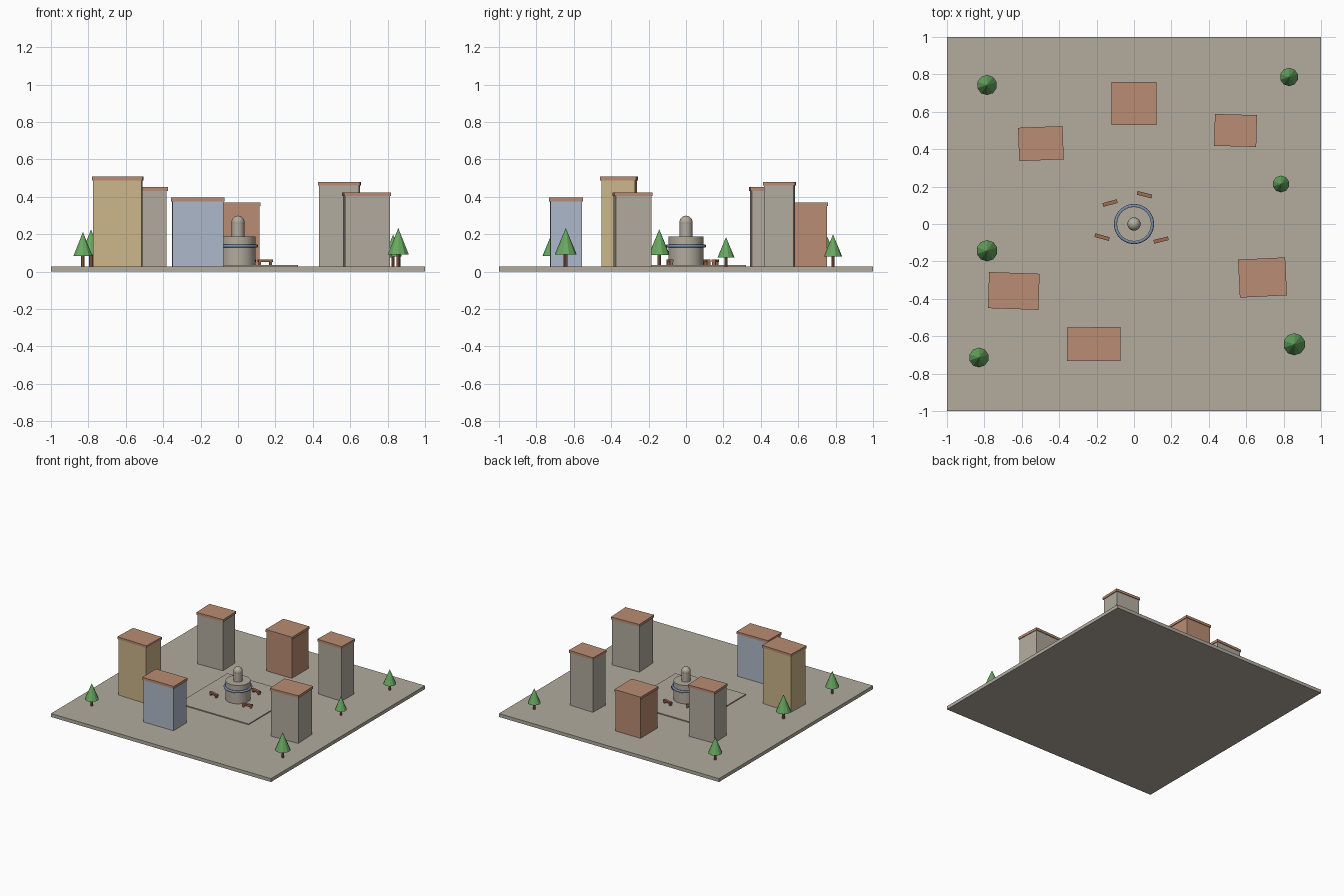
import bpy
import math
from mathutils import Matrix, Vector

cube = bpy.data.objects.get("Cube")
if cube:
    bpy.data.objects.remove(cube, do_unlink=True)


def material(name, rgb):
    """Flat material from an 8-bit display colour."""
    col = [(c / 255 / 12.92) if c < 11 else ((c / 255 + 0.055) / 1.055) ** 2.4 for c in rgb]
    m = bpy.data.materials.new(name)
    m.use_nodes = True
    m.diffuse_color = (*col, 1)
    m.node_tree.nodes["Principled BSDF"].inputs["Base Color"].default_value = (*col, 1)
    return m


STONE = material("warm grey stone", (178, 171, 158))
CLAY = material("terracotta", (186, 140, 115))
SAND = material("sand plaster", (204, 181, 138))
BLUE = material("pale blue plaster", (174, 185, 202))
WATER = material("slate blue", (120, 142, 172))
LEAF = material("leaf green", (104, 168, 96))
WOOD = material("brown wood", (160, 108, 82))


def finish(name, mat, smooth=False):
    ob = bpy.context.object
    ob.name = name
    ob.data.materials.append(mat)
    if smooth:
        bpy.ops.object.shade_smooth_by_angle(angle=math.radians(40))
    return ob


def box(name, mat, x, y, z0, z1, sx, sy, turn=0):
    """Box between two heights, turned about its own vertical axis."""
    bpy.ops.mesh.primitive_cube_add(size=1, location=(x, y, (z0 + z1) / 2),
                                    rotation=(0, 0, math.radians(turn)))
    bpy.context.object.scale = (sx, sy, z1 - z0)
    return finish(name, mat)


def cone(name, mat, x, y, z0, z1, r0, r1, sides, smooth=False):
    bpy.ops.mesh.primitive_cone_add(vertices=sides, radius1=r0, radius2=r1, depth=z1 - z0,
                                    location=(x, y, (z0 + z1) / 2))
    return finish(name, mat, smooth)


# Ground slab and raised plaza
GROUND = 0.028
PLAZA = 0.036
box("ground_slab", STONE, 0, 0, 0, GROUND, 2, 2)
box("plaza", STONE, 0, 0, GROUND, PLAZA, 0.64, 0.64)

# Buildings: name, wall, centre, roof size, top height, turn
buildings = [
    ("back_house", CLAY, 0, 0.645, 0.24, 0.23, 0.37, 0),
    ("back_left_house", STONE, 0.543, 0.5, 0.225, 0.17, 0.48, -1.6),
    ("back_right_house", STONE, -0.498, 0.43, 0.238, 0.178, 0.452, 2.3),
    ("left_house", STONE, 0.687, -0.286, 0.252, 0.203, 0.423, 2.8),
    ("right_house", SAND, -0.643, -0.358, 0.27, 0.193, 0.508, -2),
    ("front_house", BLUE, -0.215, -0.642, 0.285, 0.18, 0.396, 0.3),
]
for name, wall, x, y, sx, sy, top, turn in buildings:
    eave = top - 0.02
    box(name + "_walls", wall, x, y, GROUND, eave, sx - 0.012, sy - 0.012, turn)
    box(name + "_roof", CLAY, x, y, eave, top, sx, sy, turn)

# Central monument: drum, band, column and dome
cone("monument_drum", STONE, 0, 0, PLAZA, 0.187, 0.093, 0.093, 32, True)
bpy.ops.mesh.primitive_torus_add(location=(0, 0, 0.137), major_radius=0.098, minor_radius=0.009,
                                 major_segments=40, minor_segments=10)
finish("monument_band", WATER, True)
cone("monument_column", STONE, 0, 0, 0.187, 0.265, 0.034, 0.034, 24, True)
bpy.ops.mesh.primitive_uv_sphere_add(segments=24, ring_count=12, radius=0.035, location=(0, 0, 0.264))
finish("monument_dome", STONE, True)

# Benches around the monument
benches = [(-0.128, 0.112, 15), (0.056, 0.157, -14), (-0.171, -0.07, -15), (0.145, -0.086, 14)]
for i, (x, y, turn) in enumerate(benches, 1):
    box(f"bench_seat_{i}", WOOD, x, y, 0.05, 0.064, 0.08, 0.02, turn)
    for side, tag in ((-1, "right"), (1, "left")):
        off = Matrix.Rotation(math.radians(turn), 3, "Z") @ Vector((side * 0.03, 0, 0))
        box(f"bench_leg_{tag}_{i}", WOOD, x + off.x, y + off.y, PLAZA - 0.006, 0.05, 0.011, 0.018, turn)

# Trees: position and crown radius, all other sizes in proportion
trees = [(-0.786, 0.743, 0.054), (0.829, 0.786, 0.049), (0.786, 0.214, 0.045),
         (-0.786, -0.143, 0.057), (-0.829, -0.714, 0.053), (0.857, -0.643, 0.059)]
for i, (x, y, r) in enumerate(trees, 1):
    base = GROUND + 1.07 * r
    cone(f"tree_trunk_{i}", WOOD, x, y, GROUND, base, 0.18 * r, 0.18 * r, 8)
    cone(f"tree_crown_{i}", LEAF, x, y, base, base + 2.4 * r, r, 0, 10)
